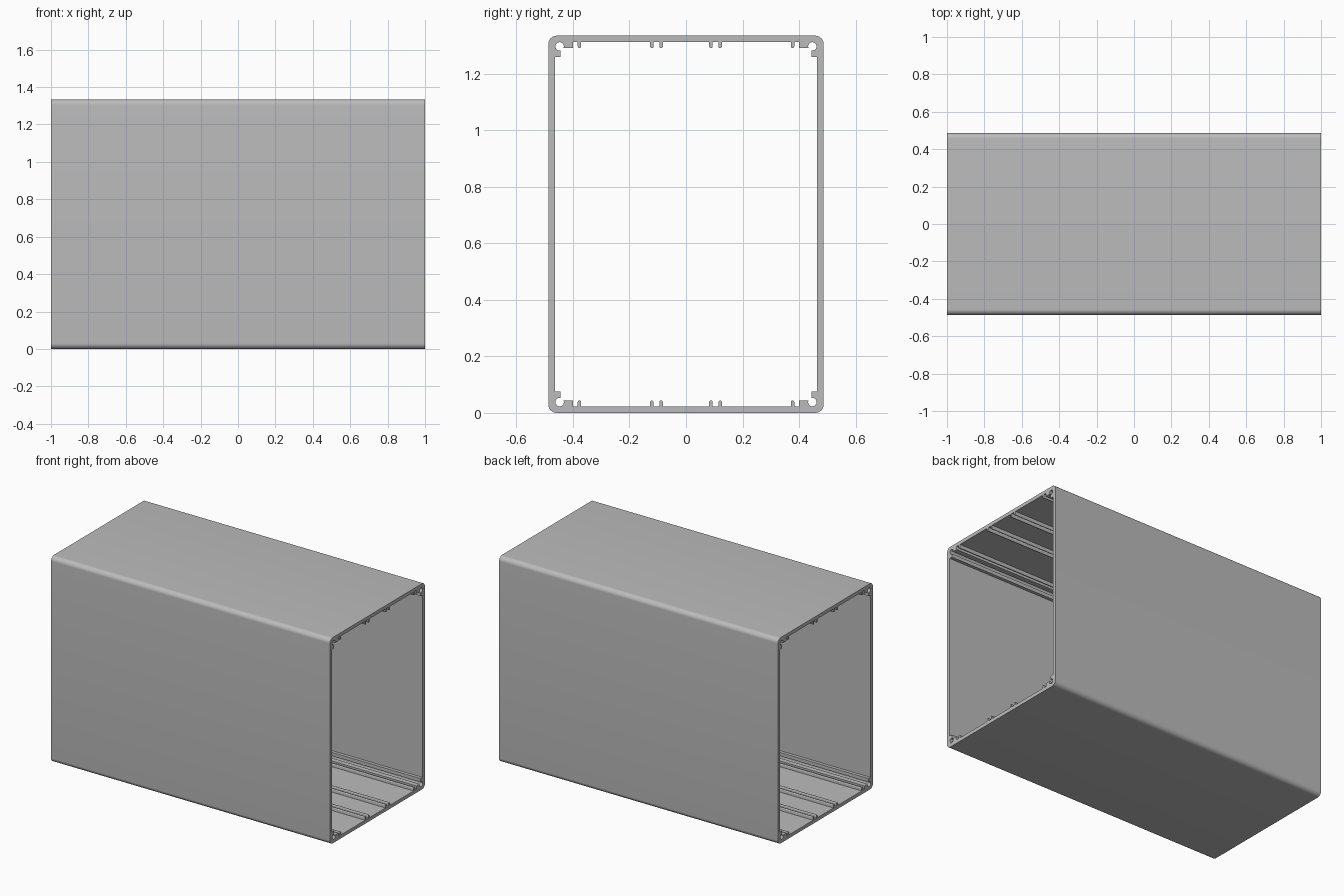
import bpy, bmesh, math

cube = bpy.data.objects.get("Cube")
if cube:
    bpy.data.objects.remove(cube)

LENGTH, HALF_W, HALF_H = 2.0, 0.487, 0.667
WALL = 0.023
CORNER_R = 0.03
LIP = 0.021              # how far ribs and lips stand off the wall
IN_W, IN_H = HALF_W - WALL, HALF_H - WALL


def arc(cy, cz, r, start, end, steps):
    """Points on an arc, angles in degrees."""
    angles = [math.radians(start + (end - start) * i / steps) for i in range(steps + 1)]
    return [(cy + r * math.cos(a), cz + r * math.sin(a)) for a in angles]


def rib(y, r=0.006):
    """Round-ended rib hanging from the upper wall, walked towards +y."""
    tip = IN_H - LIP + r
    return [(y - r, IN_H)] + arc(y, tip, r, 180, 360, 6) + [(y + r, IN_H)]


def mirrored(quarter):
    """Closed loop from the quarter in +y +z, mirrored both ways."""
    half = quarter + [(y, -z) for y, z in reversed(quarter)]
    return half + [(-y, z) for y, z in reversed(half)]


# Outer skin: one rounded corner
outer = mirrored(arc(HALF_W - CORNER_R, HALF_H - CORNER_R, CORNER_R, 90, 0, 10))

# Inner outline: ribs, slot lip, open screw channel, side pad
hole_y, hole_z, hole_r = 0.447, HALF_H - 0.038, 0.015
lip_z, pad_y = IN_H - LIP, IN_W - LIP
a0 = math.degrees(math.asin((lip_z - hole_z) / hole_r))
a1 = math.degrees(math.acos((pad_y - hole_y) / hole_r))
channel = arc(hole_y, hole_z, hole_r, 180 - a0, -a1, 18)
inner = mirrored(
    rib(0.088) + rib(0.121) + rib(0.377)
    + [(0.4, IN_H), (0.4, lip_z)]
    + channel
    + [(pad_y, HALF_H - 0.075), (IN_W, HALF_H - 0.075)])

# Fill the ring between the outlines and extrude it along x
bm = bmesh.new()
edges = []
for loop in (outer, inner):
    verts = [bm.verts.new((-LENGTH / 2, y, z + HALF_H)) for y, z in loop]
    edges += [bm.edges.new((v, verts[i - 1])) for i, v in enumerate(verts)]
bmesh.ops.triangle_fill(bm, edges=edges, use_beauty=True)
ext = bmesh.ops.extrude_face_region(bm, geom=bm.faces[:], use_keep_orig=True)
moved = [g for g in ext["geom"] if isinstance(g, bmesh.types.BMVert)]
bmesh.ops.translate(bm, verts=moved, vec=(LENGTH, 0, 0))
bmesh.ops.recalc_face_normals(bm, faces=bm.faces[:])

mesh = bpy.data.meshes.new("enclosure_sleeve")
bm.to_mesh(mesh)
bm.free()
sleeve = bpy.data.objects.new("enclosure_sleeve", mesh)
bpy.context.collection.objects.link(sleeve)

# Plain grey metal
grey = (0.5, 0.5, 0.5, 1)
mat = bpy.data.materials.new("aluminium grey")
mat.use_nodes = True
mat.diffuse_color = grey
mat.node_tree.nodes["Principled BSDF"].inputs["Base Color"].default_value = grey
mesh.materials.append(mat)

bpy.context.view_layer.objects.active = sleeve
sleeve.select_set(True)
bpy.ops.object.shade_smooth_by_angle(angle=math.radians(31))
